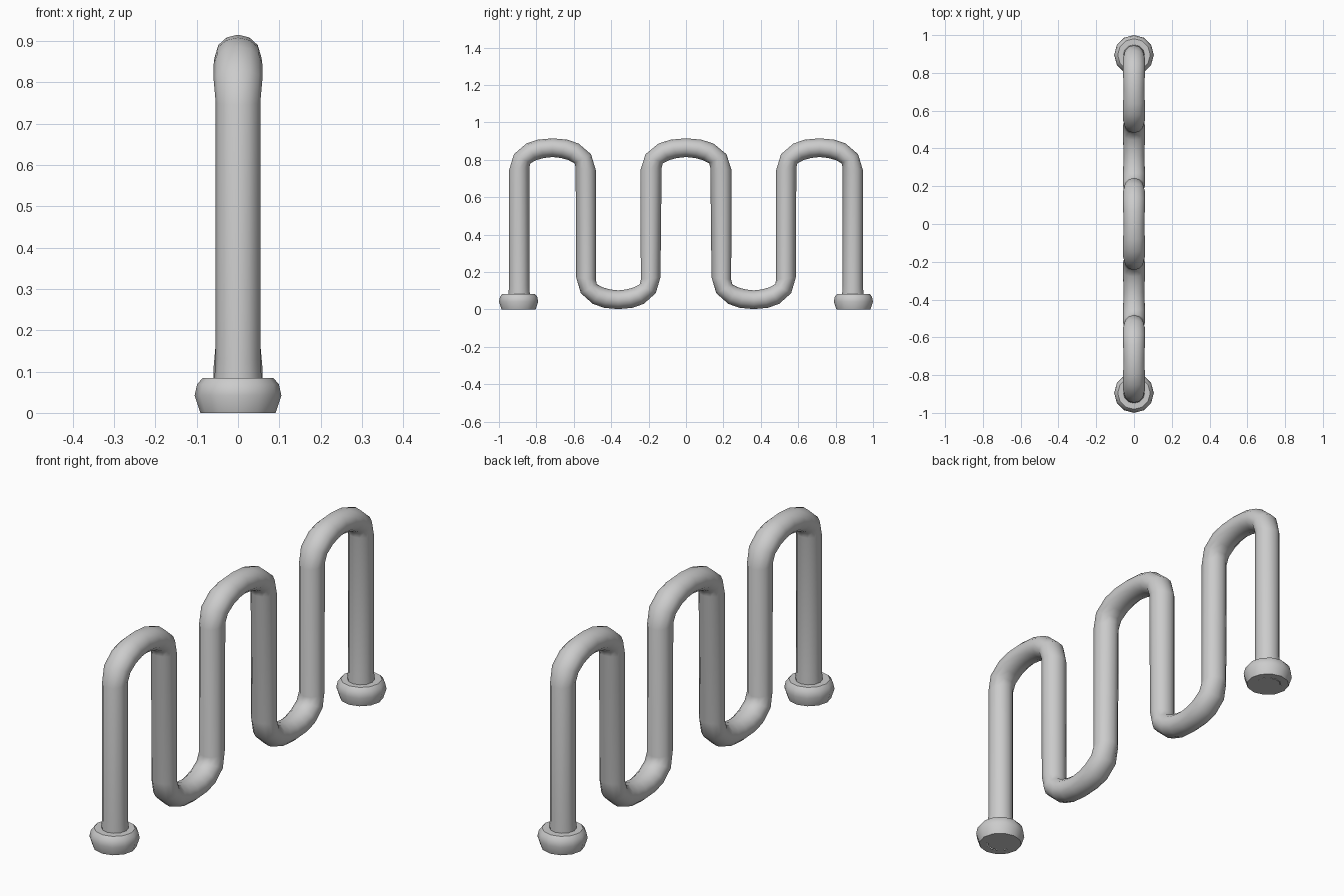
import bpy, bmesh, math
from mathutils import Vector

if "Cube" in bpy.data.objects:
    bpy.data.objects.remove(bpy.data.objects["Cube"])

SIDES = 12
LEG = 0.892  # y of the outermost legs

# bend stations: outer (d, z), inner (d, z), radius along x; for half a bend
BEND = [((0.232, 0.745), (0.124, 0.757), 0.054),
        ((0.206, 0.830), (0.118, 0.782), 0.059),
        ((0.140, 0.887), (0.085, 0.799), 0.059),
        ((0.078, 0.908), (0.045, 0.810), 0.057),
        ((0.0, 0.915), (0.0, 0.815), 0.055)]


def finish(bm, name):
    bmesh.ops.recalc_face_normals(bm, faces=bm.faces)
    me = bpy.data.meshes.new(name)
    bm.to_mesh(me)
    bm.free()
    ob = bpy.data.objects.new(name, me)
    bpy.context.collection.objects.link(ob)
    bpy.ops.object.select_all(action='DESELECT')
    ob.select_set(True)
    bpy.context.view_layer.objects.active = ob
    bpy.ops.object.shade_smooth_by_angle(angle=math.radians(50))
    return ob


def bend(cy, half, top):
    """Stations of one U bend, from -y to +y, as (side_a, side_b, rx)."""
    k = half / 0.178
    out = []
    order = [(-1, s) for s in BEND] + [(1, s) for s in BEND[-2::-1]]
    for sgn, (o, i, rx) in order:
        pts = [Vector((0, cy + sgn * d * k, z if top else 0.917 - z)) for d, z in (o, i)]
        if not top:
            pts.reverse()
        out.append((pts[0], pts[1], rx))
    return out


def foot(sgn):
    """Stations of a leg end inside its flange."""
    rows = []
    for z, r in ((0.0, 0.057), (0.085, 0.057), (0.13, 0.054)):
        rows.append((Vector((0, sgn * (LEG + r), z)), Vector((0, sgn * (LEG - r), z)), r))
    return rows


# wave-shaped tube
stations = foot(-1)
for cy, half, top in ((-0.714, 0.178, True), (-0.362, 0.173, False), (0, 0.187, True),
                      (0.362, 0.173, False), (0.714, 0.178, True)):
    stations += bend(cy, half, top)
stations += foot(1)[::-1]

bm = bmesh.new()
rings = []
for a, b, rx in stations:
    c, u = (a + b) / 2, (a - b) / 2
    ring = []
    for n in range(SIDES):
        t = 2 * math.pi * n / SIDES
        ring.append(bm.verts.new(c + u * math.cos(t) + Vector((rx * math.sin(t), 0, 0))))
    rings.append(ring)
for r0, r1 in zip(rings, rings[1:]):
    for n in range(SIDES):
        m = (n + 1) % SIDES
        bm.faces.new((r0[n], r0[m], r1[m], r1[n]))
bm.faces.new(rings[0])
bm.faces.new(rings[-1])
finish(bm, "wave_tube")

# floor flanges
PROFILE = [(0.057, 0), (0.091, 0), (0.105, 0.042), (0.099, 0.069), (0.086, 0.084), (0.054, 0.084)]
for name, y in (("front_flange", -0.895), ("back_flange", 0.895)):
    bm = bmesh.new()
    vs = [bm.verts.new((r, y, z)) for r, z in PROFILE]
    es = [bm.edges.new(p) for p in zip(vs, vs[1:])]
    bmesh.ops.spin(bm, geom=vs + es, cent=(0, y, 0), axis=(0, 0, 1),
                   angle=2 * math.pi, steps=SIDES, use_merge=True)
    bmesh.ops.remove_doubles(bm, verts=bm.verts, dist=1e-4)
    finish(bm, name)
